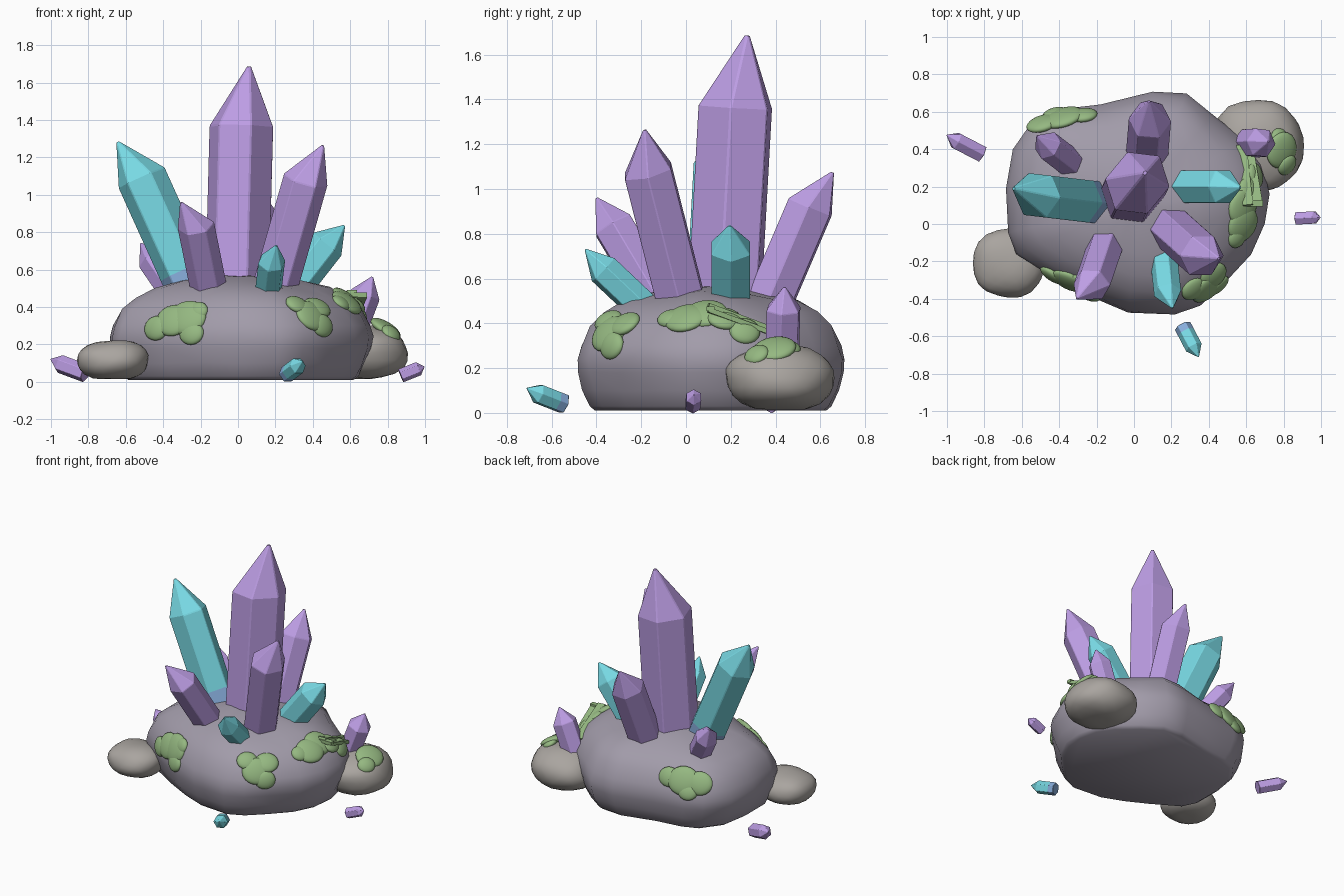
import bpy, bmesh, math
from mathutils import Vector, Matrix, noise
from mathutils.bvhtree import BVHTree

cube = bpy.data.objects.get("Cube")
if cube:
    bpy.data.objects.remove(cube, do_unlink=True)


def material(name, color):
    m = bpy.data.materials.new(name)
    m.use_nodes = True
    m.diffuse_color = (*color, 1)
    m.node_tree.nodes["Principled BSDF"].inputs["Base Color"].default_value = (*color, 1)
    return m


PURPLE = material("amethyst purple", (.51, .34, .78))
CYAN = material("crystal cyan", (.19, .7, .78))
BLUE = material("crystal root blue", (.25, .43, .73))
ROCK = material("rock grey", (.36, .33, .4))
STONE = material("stone grey", (.4, .375, .35))
MOSS = material("moss green", (.3, .48, .22))


def finish(name, bm, mats, smooth=None):
    bmesh.ops.recalc_face_normals(bm, faces=bm.faces)
    mesh = bpy.data.meshes.new(name)
    bm.to_mesh(mesh)
    bm.free()
    obj = bpy.data.objects.new(name, mesh)
    bpy.context.collection.objects.link(obj)
    for m in mats:
        mesh.materials.append(m)
    if smooth:
        bpy.ops.object.select_all(action='DESELECT')
        obj.select_set(True)
        bpy.context.view_layer.objects.active = obj
        bpy.ops.object.shade_smooth_by_angle(angle=math.radians(smooth))
    return obj


def bridge(bm, low, high, mat=0):
    n = len(low)
    for i in range(n):
        j = (i + 1) % n
        bm.faces.new((low[i], low[j], high[j], high[i])).material_index = mat


def cap(bm, ring, point):
    top = bm.verts.new(point)
    for i in range(len(ring)):
        bm.faces.new((ring[i], ring[(i + 1) % len(ring)], top))


# Six-sided crystal: root, shoulder and tip points, optionally squashed across
def crystal(name, mat, root, shoulder, tip, r, roll=0, squash=1, band=0, sink=.1):
    root, shoulder, tip = Vector(root), Vector(shoulder), Vector(tip)
    tip += (tip - shoulder).normalized() * r * .11  # the bevel shortens the tip
    axis = (shoulder - root).normalized()
    rot = axis.to_track_quat('Z', 'Y').to_matrix() @ Matrix.Rotation(math.radians(roll), 3, 'Z')
    bm = bmesh.new()

    def ring(center):
        angles = [math.radians(60 * i + 30) for i in range(6)]
        return [bm.verts.new(center + rot @ Vector((squash * r * math.cos(a), r * math.sin(a), 0)))
                for a in angles]

    low = ring(root - axis * sink)
    bm.faces.new(low).material_index = 1 if band else 0
    if band:
        mid = ring(root.lerp(shoulder, band))
        bridge(bm, low, mid, 1)
        low = mid
    high = ring(shoulder)
    bridge(bm, low, high)
    cap(bm, high, tip)
    obj = finish(name, bm, [mat, BLUE] if band else [mat])
    bevel = obj.modifiers.new("worn edges", 'BEVEL')
    bevel.width = r * .035
    bevel.segments = 1


# Main boulder: an outline lofted up a rounded profile
outline = [(-.18, .64), (.1, .71), (.28, .695), (.43, .59), (.59, .45), (.68, .32),
           (.715, .16), (.7, 0), (.62, -.16), (.48, -.31), (.35, -.43), (.22, -.49),
           (-.03, -.47), (-.21, -.4), (-.4, -.3), (-.63, -.16), (-.685, -.05),
           (-.685, .19), (-.65, .4), (-.53, .56), (-.4, .61)]
profile = [(.86, .01), (.9, .03), (.95, .1), (.99, .18), (1, .24), (.98, .3), (.91, .39),
           (.8, .45), (.65, .5), (.45, .535), (.22, .56)]
mid = Vector((.02, .11, 0))
bm = bmesh.new()
rings = []
for k, (s, z) in enumerate(profile):
    ring = []
    for x, y in outline:
        p = mid + (Vector((x, y, 0)) - mid) * s
        p.z = z
        if k > 1:
            bump = noise.noise(p * 4.5) * .02 + noise.noise(p * 9) * .01
            p += Vector((p.x - mid.x, p.y - mid.y, .2)).normalized() * bump
        ring.append(bm.verts.new(p))
    rings.append(ring)
bm.faces.new(rings[0])
for low, high in zip(rings, rings[1:]):
    bridge(bm, low, high)
cap(bm, rings[-1], mid + Vector((0, 0, .57)))
bm.normal_update()
rock_tree = BVHTree.FromBMesh(bm)
finish("boulder", bm, [ROCK], 60)


# Side stones: slightly boxy, uneven balls resting on the ground
def stone(name, center, size):
    bm = bmesh.new()
    bmesh.ops.create_icosphere(bm, subdivisions=3, radius=1)
    for v in bm.verts:
        boxy = sum(abs(c) ** 2.3 for c in v.co) ** (-1 / 2.3)
        d = v.co * boxy * (1 + .08 * noise.noise(v.co * 1.3 + Vector(center) * 5))
        v.co = [c + a * s for c, a, s in zip(center, d, size)]
        v.co.z = max(v.co.z, .015)
    tree = BVHTree.FromBMesh(bm)
    finish(name, bm, [STONE], 60)
    return tree


stone_tree = stone("left_stone", (.662, .42, .155), (.245, .24, .148))
stone("right_stone", (-.668, -.21, .115), (.192, .182, .107))

# Crystals growing from the boulder
crystal("main_crystal", PURPLE, (-.005, .172, .5), (.018, .22, 1.365), (.06, .274, 1.69),
        .187, -14, .9)
crystal("right_cyan_crystal", CYAN, (-.235, .12, .47), (-.515, .153, 1.09), (-.645, .19, 1.285),
        .137, 0, .95, .2)
crystal("left_front_crystal", PURPLE, (.205, -.03, .53), (.362, -.17, 1.08), (.455, -.185, 1.265),
        .122, -20)
crystal("right_front_crystal", PURPLE, (-.155, -.12, .49), (-.225, -.325, .835),
        (-.305, -.4, .96), .1, -10)
crystal("back_crystal", PURPLE, (.07, .375, .5), (.085, .555, .92), (.08, .655, 1.075), .115, 30)
crystal("back_right_crystal", PURPLE, (-.33, .32, .46), (-.46, .42, .65), (-.52, .47, .74),
        .08, -15)
crystal("left_cyan_crystal", CYAN, (.26, .2, .46), (.475, .2, .735), (.568, .195, .835), .1)
crystal("front_cyan_crystal", CYAN, (.16, -.19, .47), (.18, -.37, .64), (.205, -.45, .73),
        .075, -20)
crystal("stone_crystal", PURPLE, (.61, .43, .28), (.68, .435, .465), (.718, .44, .56), .083, -10)

# Loose shards on the ground
crystal("right_shard", PURPLE, (-.815, .375, .045), (-.95, .445, .095), (-1, .475, .12),
        .05, sink=0)
crystal("left_shard", PURPLE, (.87, .03, .032), (.965, .035, .07), (.995, .035, .08),
        .038, sink=0)
crystal("front_shard", CYAN, (.26, -.545, .04), (.32, -.66, .085), (.345, -.71, .11),
        .047, -30, 1, .3, 0)


# Moss: flattened lumps laid on the nearest surface
def moss(name, tree, lumps):
    bm = bmesh.new()
    for x, y, z, r in lumps:
        p, normal, _, _ = tree.find_nearest(Vector((x, y, z)))
        turn = normal.to_track_quat('Z', 'Y').to_matrix().to_4x4()
        place = Matrix.Translation(p) @ turn @ Matrix.Diagonal((r, r * .9, .02 + r * .12, 1))
        bmesh.ops.create_icosphere(bm, subdivisions=3, radius=1, matrix=place)
    finish(name, bm, [MOSS], 60)


moss("front_right_moss", rock_tree, [
    (-.27, -.33, .34, .11), (-.42, -.25, .28, .075), (-.25, -.38, .26, .07),
    (-.34, -.29, .32, .1), (-.22, -.35, .38, .06)])
moss("front_left_moss", rock_tree, [
    (.39, -.34, .35, .1), (.45, -.33, .3, .07), (.31, -.34, .4, .07), (.42, -.27, .39, .08)])
moss("side_moss", rock_tree, [
    (.58, 0, .42, .1), (.57, .09, .43, .1), (.61, .17, .41, .08), (.55, -.07, .42, .06),
    (.64, .26, .36, .07)])
moss("back_moss", rock_tree, [
    (-.37, .54, .35, .11), (-.48, .51, .35, .09), (-.27, .58, .37, .075), (-.42, .57, .3, .07)])
moss("stone_moss", stone_tree, [
    (.78, .4, .25, .1), (.8, .33, .22, .06), (.77, .45, .26, .06)])


# Mossy strips draped between the boulder and the stone
def strip(name, start, end, width):
    start, end = Vector(start), Vector(end)
    turn = (end - start).to_track_quat('Y', 'Z').to_matrix().to_4x4()
    size = Matrix.Diagonal((width, (end - start).length, .022, 1))
    bm = bmesh.new()
    bmesh.ops.create_cube(bm, size=1, matrix=Matrix.Translation((start + end) / 2) @ turn @ size)
    finish(name, bm, [MOSS])


strip("inner_moss_strip", (.61, .1, .48), (.575, .42, .36), .055)
strip("outer_moss_strip", (.665, .1, .46), (.615, .4, .35), .05)
strip("cross_moss_strip", (.55, .11, .465), (.69, .11, .465), .035)
